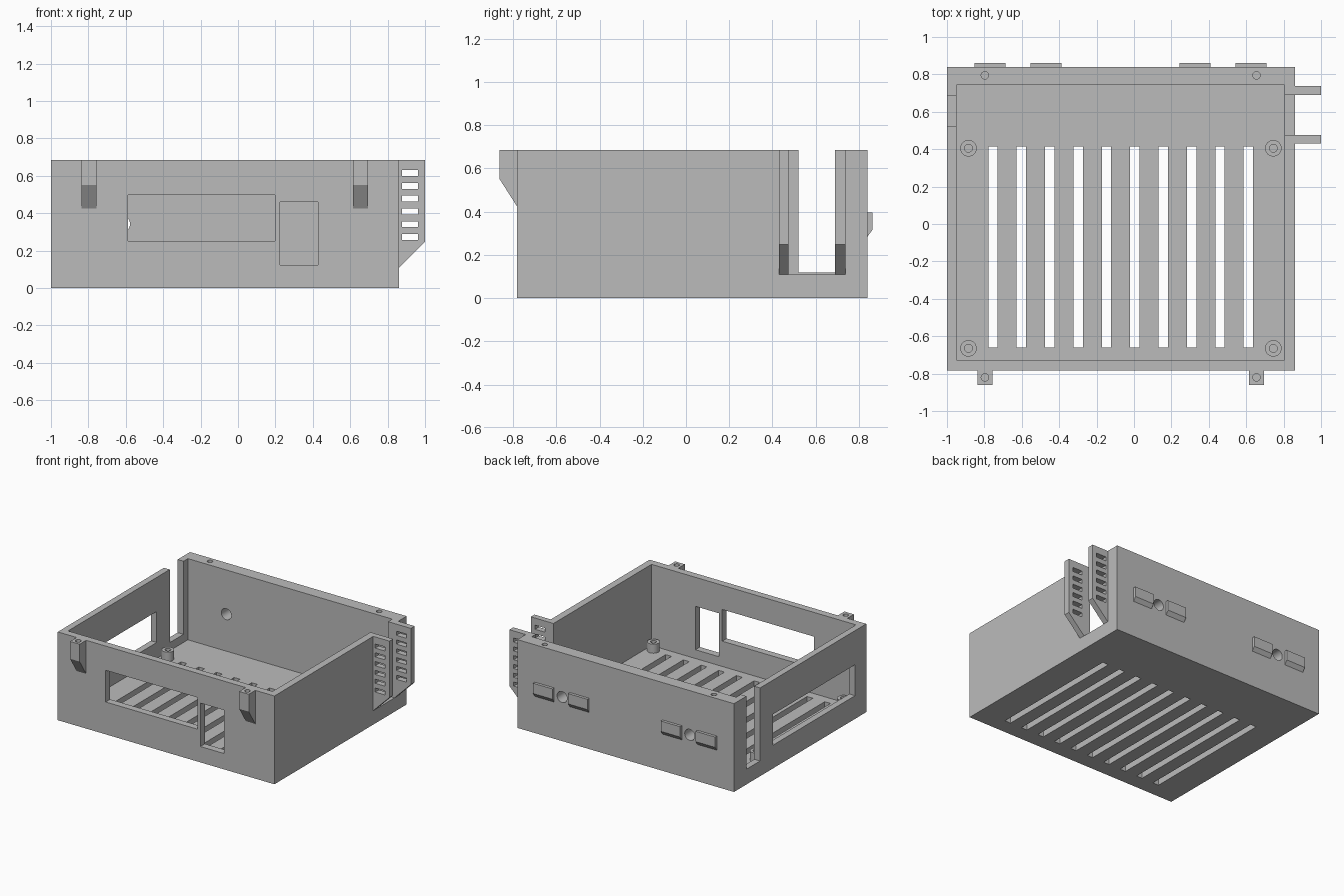
import bpy
import bmesh
from mathutils import Matrix, Vector

cube = bpy.data.objects.get("Cube")
if cube:
    bpy.data.objects.remove(cube, do_unlink=True)

grey = bpy.data.materials.new("plain_grey")
grey.use_nodes = True
grey.diffuse_color = (0.5, 0.5, 0.5, 1)
grey.node_tree.nodes["Principled BSDF"].inputs["Base Color"].default_value = (0.5, 0.5, 0.5, 1)

# Main dimensions
LEFT, RIGHT, FRONT, BACK, TOP = -1.0, 0.86, -0.782, 0.84, 0.685
IN_L, IN_R, IN_F, IN_B, FLOOR = -0.95, 0.805, -0.727, 0.742, 0.055
SCREW_X = (-0.797, 0.655)


def finish(name, bm):
    bmesh.ops.recalc_face_normals(bm, faces=bm.faces)
    mesh = bpy.data.meshes.new(name)
    bm.to_mesh(mesh)
    bm.free()
    mesh.materials.append(grey)
    obj = bpy.data.objects.new(name, mesh)
    bpy.context.collection.objects.link(obj)
    return obj


def box(name, x, y, z):
    bm = bmesh.new()
    bmesh.ops.create_cube(bm, size=1)
    for v in bm.verts:
        v.co = Vector([r[0] + (c + 0.5) * (r[1] - r[0]) for c, r in zip(v.co, (x, y, z))])
    return finish(name, bm)


def cylinder(name, centre, radius, depth, axis="Z"):
    bm = bmesh.new()
    turn = Matrix.Rotation(1.5707963, 4, "X") if axis == "Y" else Matrix()
    bmesh.ops.create_cone(bm, cap_ends=True, segments=32, radius1=radius, radius2=radius,
                          depth=depth, matrix=Matrix.Translation(centre) @ turn)
    return finish(name, bm)


def prism(name, points, start, end):
    """Extrude a closed 3D outline from start to end offset."""
    bm = bmesh.new()
    face = bm.faces.new([bm.verts.new(Vector(p) + Vector(start)) for p in points])
    ext = bmesh.ops.extrude_face_region(bm, geom=[face])
    moved = [g for g in ext["geom"] if isinstance(g, bmesh.types.BMVert)]
    bmesh.ops.translate(bm, verts=moved, vec=Vector(end) - Vector(start))
    return finish(name, bm)


def cut(obj, cutter):
    cutter.hide_render = True
    mod = obj.modifiers.new("cut", "BOOLEAN")
    mod.operation = "DIFFERENCE"
    mod.solver = "EXACT"
    mod.object = cutter
    bpy.context.view_layer.objects.active = obj
    bpy.ops.object.modifier_apply(modifier=mod.name)
    bpy.data.objects.remove(cutter, do_unlink=True)


def smooth(obj):
    bpy.ops.object.select_all(action="DESELECT")
    obj.select_set(True)
    bpy.context.view_layer.objects.active = obj
    bpy.ops.object.shade_smooth_by_angle(angle=0.5)


# Open-topped case
case = box("case", (LEFT, RIGHT), (FRONT, BACK), (0, TOP))
cut(case, box("cavity", (IN_L, IN_R), (IN_F, IN_B), (FLOOR, 1)))

# Floor vents
for i in range(10):
    x = -0.754 + i * 0.1517
    cut(case, box("vent", (x - 0.025, x + 0.025), (-0.66, 0.415), (-0.1, 0.1)))

# Front windows, side window and the two open side slots
front = (FRONT - 0.1, IN_F + 0.1)
left = (LEFT - 0.1, IN_L + 0.1)
cut(case, box("wide_window", (-0.588, 0.198), front, (0.251, 0.497)))
cut(case, box("small_window", (0.225, 0.428), front, (0.123, 0.46)))
cut(case, box("side_window", left, (-0.645, 0.36), (0.18, 0.42)))
cut(case, box("left_slot", left, (0.52, 0.688), (0.118, 1)))
cut(case, box("right_slot", (IN_R - 0.1, RIGHT + 0.1), (0.475, 0.69), (0.108, 1)))

# Round holes through the back wall, screw holes in its rim
for x in (-0.62, 0.476):
    cut(case, cylinder("back_hole", (x, 0.79, 0.342), 0.043, 0.3, "Y"))
for x in SCREW_X:
    cut(case, cylinder("rim_hole", (x, 0.795, TOP), 0.02, 0.2))
smooth(case)

# Screw lugs on the front wall
for x in SCREW_X:
    outline = [(0, FRONT, TOP), (0, -0.862, TOP), (0, -0.862, 0.55), (0, FRONT, 0.425)]
    lug = prism("front_lug", outline, (x - 0.041, 0, 0), (x + 0.041, 0, 0))
    cut(lug, cylinder("lug_hole", (x, -0.82, TOP), 0.02, 0.2))
    smooth(lug)

# Wedge pads on the back wall
for x in (-0.77, -0.47, 0.326, 0.626):
    outline = [(0, BACK, 0.395), (0, 0.862, 0.395), (0, 0.862, 0.315), (0, BACK, 0.285)]
    prism("back_pad", outline, (x - 0.083, 0, 0), (x + 0.083, 0, 0))

# Slotted fins beside the right slot
for y0, y1 in ((0.43, 0.475), (0.69, 0.737)):
    outline = [(RIGHT, 0, TOP), (1, 0, TOP), (1, 0, 0.248), (RIGHT, 0, 0.108)]
    fin = prism("side_fin", outline, (0, y0, 0), (0, y1, 0))
    for i in range(6):
        z = 0.273 + i * 0.0682
        cut(fin, box("fin_slot", (0.877, 0.963), (y0 - 0.1, y1 + 0.1), (z - 0.016, z + 0.016)))

# Board standoffs
for x in (-0.885, 0.745):
    for y in (-0.665, 0.405):
        post = cylinder("standoff", (x, y, 0.0875), 0.044, 0.075)
        cut(post, cylinder("standoff_hole", (x, y, 0.125), 0.021, 0.13))
        smooth(post)
